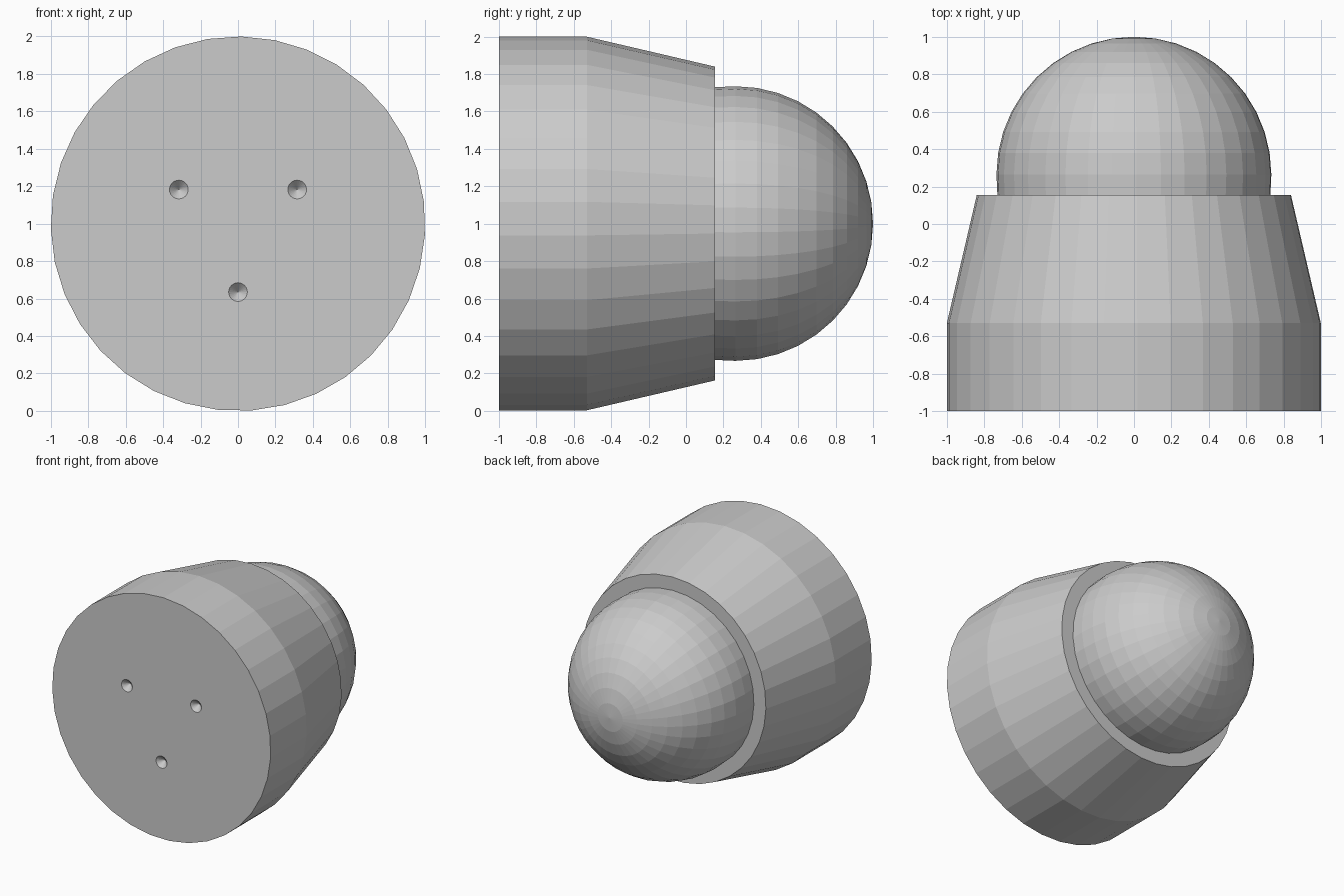
import bpy, bmesh, math

if "Cube" in bpy.data.objects:
    bpy.data.objects.remove(bpy.data.objects["Cube"])

SIDES = 35
PHASE = math.radians(1)


def lathe(name, profile):
    """Closed solid turned about the y axis at z = 1; profile is (y, radius), ending in a pole."""
    bm = bmesh.new()
    rings = []
    for y, r in profile[:-1]:
        ring = []
        for i in range(SIDES):
            a = 2 * math.pi * i / SIDES + PHASE
            ring.append(bm.verts.new((r * math.sin(a), y, 1 + r * math.cos(a))))
        rings.append(ring)
    bm.faces.new(rings[0])
    for lower, upper in zip(rings, rings[1:]):
        for i in range(SIDES):
            j = (i + 1) % SIDES
            bm.faces.new((lower[i], lower[j], upper[j], upper[i]))
    pole = bm.verts.new((0, profile[-1][0], 1))
    for i in range(SIDES):
        bm.faces.new((rings[-1][i], rings[-1][(i + 1) % SIDES], pole))
    bmesh.ops.recalc_face_normals(bm, faces=bm.faces)
    mesh = bpy.data.meshes.new(name)
    bm.to_mesh(mesh)
    bm.free()
    obj = bpy.data.objects.new(name, mesh)
    bpy.context.collection.objects.link(obj)
    return obj


# Tapered housing, narrow step, then the rounded dome
DOME_R, DOME_Y, STEPS = 0.735, 0.265, 10
profile = [(-1, 1), (-0.53, 1), (0.155, 0.84), (0.155, 0.73)]
for k in range(STEPS + 1):
    t = math.pi / 2 * k / STEPS
    profile.append((DOME_Y + DOME_R * math.sin(t), DOME_R * math.cos(t)))
body = lathe("domed_housing", profile)

# Three conical dimples in the flat front
for k in range(3):
    a = math.radians(60 + 120 * k)
    bpy.ops.mesh.primitive_cone_add(
        vertices=24, radius1=0.07, depth=0.07,
        location=(0.365 * math.sin(a), -0.985, 1 + 0.365 * math.cos(a)),
        rotation=(-math.pi / 2, 0, 0))
    cutter = bpy.context.object
    cutter.name = "dimple_cutter"
    cutter.hide_render = True
    mod = body.modifiers.new("dimple", 'BOOLEAN')
    mod.operation = 'DIFFERENCE'
    mod.solver = 'EXACT'
    mod.object = cutter
    bpy.context.view_layer.objects.active = body
    bpy.ops.object.modifier_apply(modifier=mod.name)
    bpy.data.objects.remove(cutter, do_unlink=True)
